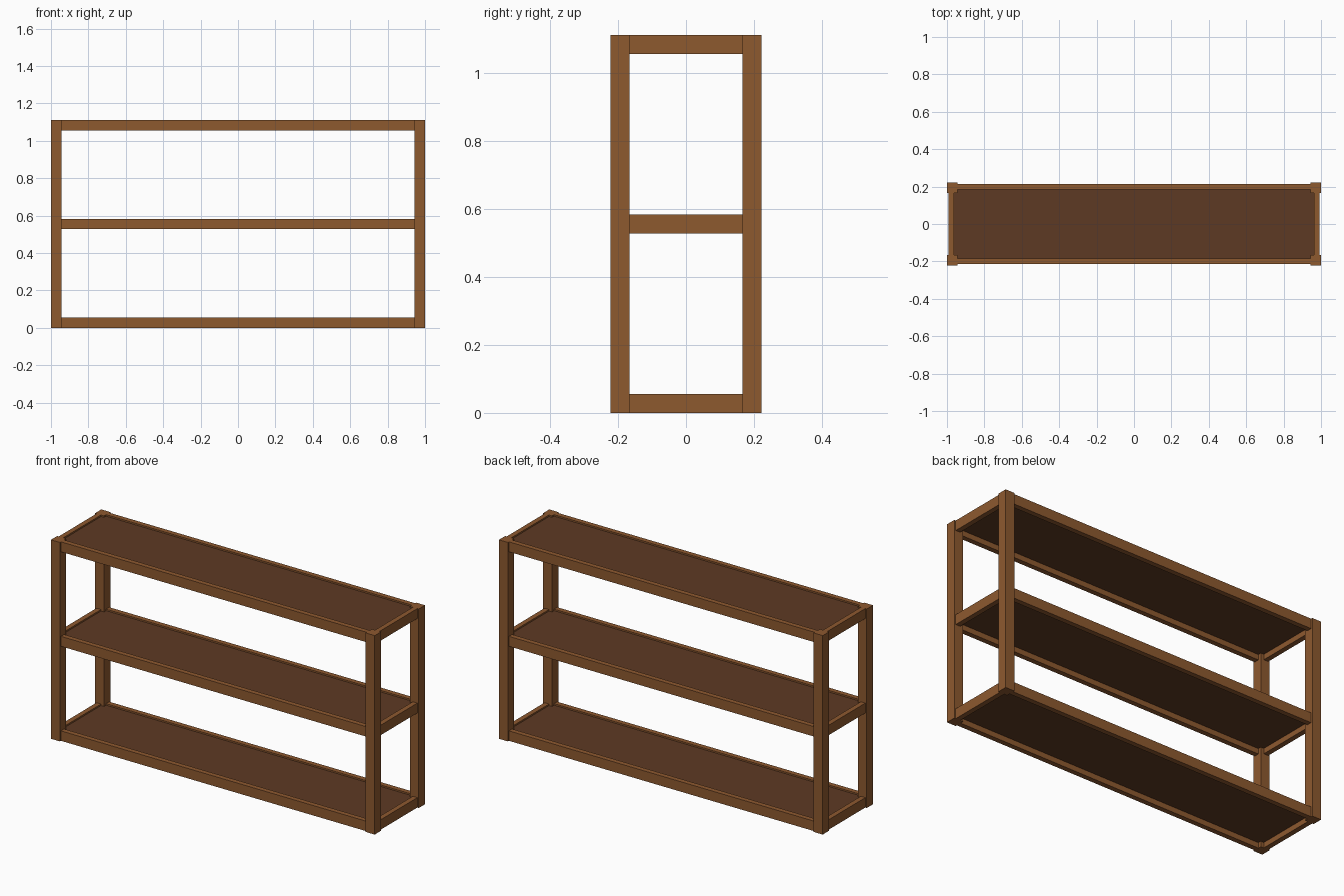
import bpy

if "Cube" in bpy.data.objects:
    bpy.data.objects.remove(bpy.data.objects["Cube"])

def material(name, rgb):
    m = bpy.data.materials.new(name)
    m.diffuse_color = (*rgb, 1)
    m.use_nodes = True
    m.node_tree.nodes["Principled BSDF"].inputs["Base Color"].default_value = m.diffuse_color
    return m

FRAME = material("warm brown wood", (0.270, 0.100, 0.028))
BOARD = material("dark brown wood", (0.110, 0.042, 0.017))

def box(name, lo, hi, mat):
    bpy.ops.mesh.primitive_cube_add(size=1, location=[(a + b) / 2 for a, b in zip(lo, hi)])
    o = bpy.context.object
    o.name = name
    o.scale = [b - a for a, b in zip(lo, hi)]
    bpy.ops.object.transform_apply(location=False, rotation=False, scale=True)
    o.data.materials.append(mat)

X, Y, H, P = 1.0, 0.222, 1.111, 0.0555   # half length, half depth, height, post width
INSET, T = 0.009, 0.028                  # rail setback from post face, rail thickness

def span(a, b, side):
    return (a, b) if side > 0 else (-b, -a)

# corner posts
for sx, nx in ((-1, "left"), (1, "right")):
    for sy, ny in ((-1, "front"), (1, "back")):
        x, y = span(X - P, X, sx), span(Y - P, Y, sy)
        box(f"{ny}_{nx}_post", (x[0], y[0], 0), (x[1], y[1], H), FRAME)

# three shelves: rail frame with a recessed board
for level, z in (("bottom", 0), ("middle", (H - P) / 2), ("top", H - P)):
    for s, n in ((-1, "front"), (1, "back")):
        y = span(Y - INSET - T, Y - INSET, s)
        box(f"{level}_{n}_rail", (-X + P, y[0], z), (X - P, y[1], z + P), FRAME)
    for s, n in ((-1, "left"), (1, "right")):
        x = span(X - INSET - T, X - INSET, s)
        box(f"{level}_{n}_rail", (x[0], -Y + P, z), (x[1], Y - P, z + P), FRAME)
    bx, by = X - INSET - T, Y - INSET - T
    box(f"{level}_board", (-bx, -by, z + 0.03), (bx, by, z + 0.047), BOARD)
